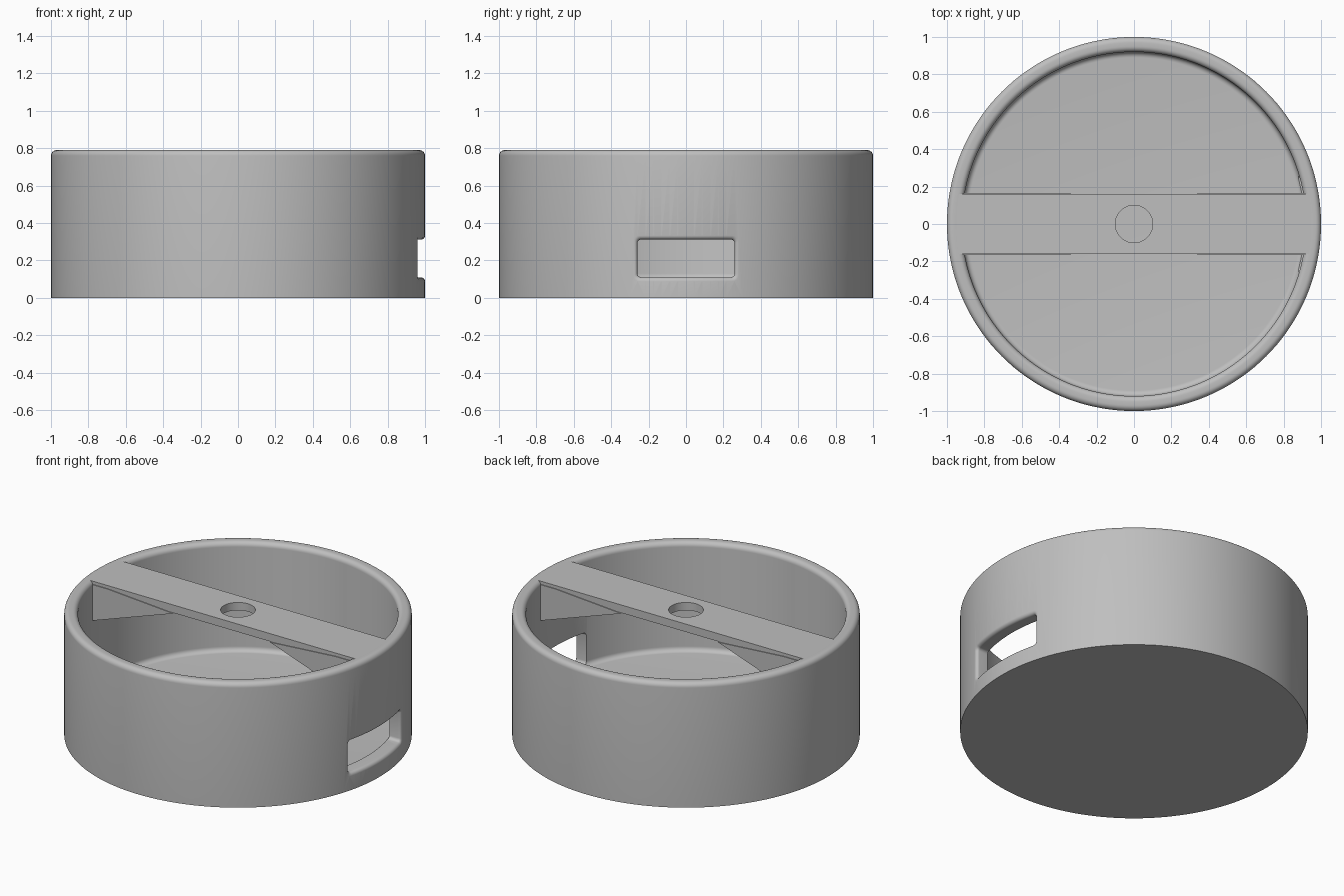
import bpy, bmesh
from math import sin, cos, pi, sqrt

cube = bpy.data.objects.get("Cube")
if cube:
    bpy.data.objects.remove(cube, do_unlink=True)

grey = bpy.data.materials.new("plain grey")
grey.use_nodes = True
tone = (0.52, 0.52, 0.52, 1)
grey.diffuse_color = tone
grey.node_tree.nodes["Principled BSDF"].inputs["Base Color"].default_value = tone

HEIGHT, INNER, FLOOR, SIDES = 0.79, 0.92, 0.1, 144


def make(name, bm):
    bmesh.ops.recalc_face_normals(bm, faces=bm.faces[:])
    mesh = bpy.data.meshes.new(name)
    bm.to_mesh(mesh)
    bm.free()
    mesh.materials.append(grey)
    ob = bpy.data.objects.new(name, mesh)
    bpy.context.collection.objects.link(ob)
    return ob


def activate(ob):
    bpy.ops.object.select_all(action='DESELECT')
    ob.select_set(True)
    bpy.context.view_layer.objects.active = ob


def cut(ob, cutter):
    cutter.hide_render = True
    mod = ob.modifiers.new("cut", 'BOOLEAN')
    mod.operation, mod.solver, mod.object = 'DIFFERENCE', 'EXACT', cutter
    activate(ob)
    bpy.ops.object.modifier_apply(modifier=mod.name)
    bpy.data.objects.remove(cutter, do_unlink=True)


def smooth(ob):
    activate(ob)
    bpy.ops.object.shade_smooth_by_angle(angle=0.6)


def arc(cx, cz, r, a0, a1, steps=6):
    return [(cx + r * cos(a0 + (a1 - a0) * i / steps),
             cz + r * sin(a0 + (a1 - a0) * i / steps)) for i in range(steps + 1)]


def loft(name, rings):
    bm = bmesh.new()
    loops = [[bm.verts.new(p) for p in ring] for ring in rings]
    n = len(loops[0])
    for a, b in zip(loops, loops[1:]):
        for i in range(n):
            j = (i + 1) % n
            bm.faces.new((a[i], a[j], b[j], b[i]))
    for end in (loops[0], loops[-1]):
        bmesh.ops.triangulate(bm, faces=[bm.faces.new(end)])
    return make(name, bm)


# Round cup with a rolled rim and a filleted floor
f = 0.03
profile = ([(1, 0)] + arc(1 - f, HEIGHT - f, f, 0, pi / 2)
           + arc(INNER + f, HEIGHT - f, f, pi / 2, pi)
           + arc(INNER - f, FLOOR + f, f, 0, -pi / 2))
cup = loft("round_cup", [[(r * cos(2 * pi * k / SIDES), r * sin(2 * pi * k / SIDES), z)
                          for k in range(SIDES)] for r, z in profile])


# Side window, flared where it meets the outer wall
def window_ring(radius, grow):
    y1, z0, z1, c = 0.26 + grow, 0.11 - grow, 0.312 + grow, 0.02 + grow / 2
    outline = []
    for sy, z, start in ((1, z0, -pi / 2), (1, z1, 0), (-1, z1, pi / 2), (-1, z0, pi)):
        cz = z + c if z == z0 else z - c
        outline += arc(sy * (y1 - c), cz, c, start, start + pi / 2, 4)
        if sy == 1 and z == z1 or sy == -1 and z == z0:
            y = outline[-1][0]
            outline += [(y * (1 - 2 * i / 16), z) for i in range(1, 16)]
    return [(sqrt(radius ** 2 - y * y), y, z) for y, z in outline]


flare = 0.022
rings = [window_ring(0.8, 0)]
for i in range(6):
    a = i / 5 * pi / 2
    rings.append(window_ring(1 - flare + flare * sin(a), flare * (1 - cos(a))))
rings.append(window_ring(1.15, flare))
cut(cup, loft("window_cutter", rings))
smooth(cup)


# Flat crossbar with a round centre hole
def prism(name, outline, half_width):
    return loft(name, [[(x, y, z) for x, z in outline] for y in (-half_width, half_width)])


low = HEIGHT - 0.05
bar = prism("crossbar", [(-0.95, low), (0.95, low), (0.95, HEIGHT), (-0.95, HEIGHT)], 0.16)
cut(bar, loft("hole_cutter", [[(0.1 * cos(2 * pi * k / 48), 0.1 * sin(2 * pi * k / 48), z)
                               for k in range(48)] for z in (0.6, 1)]))
smooth(bar)

# Tapered brackets under both ends of the bar
for side, label in ((1, "left"), (-1, "right")):
    shape = [(0.34, low - 0.002), (0.8, 0.77), (0.94, 0.77), (0.94, 0.53)]
    prism(label + "_bracket", [(side * x, z) for x, z in shape], 0.165)
